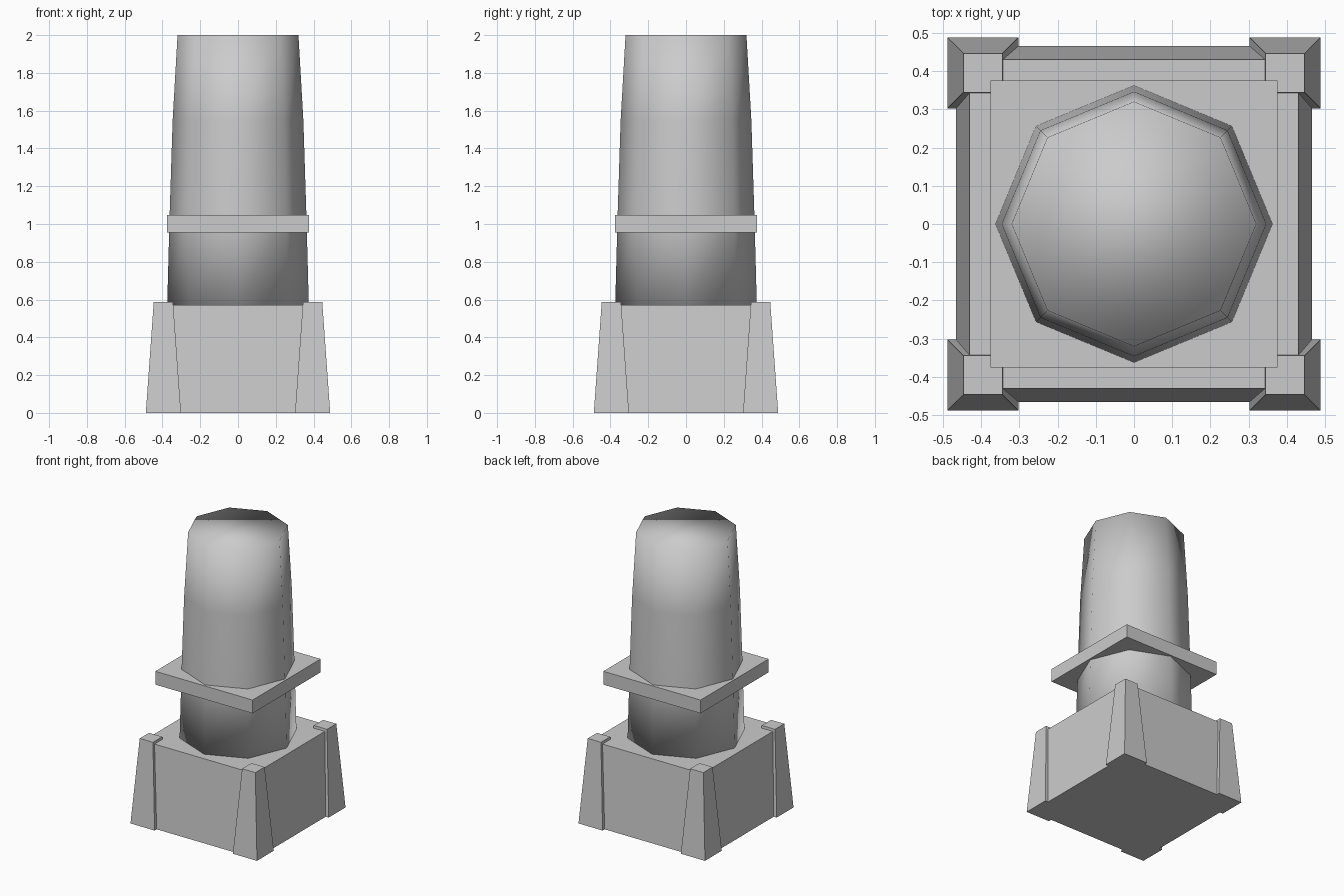
import bpy
import bmesh
from math import cos, sin, pi

cube = bpy.data.objects.get("Cube")
if cube:
    bpy.data.objects.remove(cube, do_unlink=True)

stone = bpy.data.materials.new("grey stone")
stone.use_nodes = True
colour = (0.6, 0.6, 0.6, 1.0)
stone.diffuse_color = colour
stone.node_tree.nodes["Principled BSDF"].inputs["Base Color"].default_value = colour


def loft(name, rings, smooth=False):
    """Skin a stack of equal-length rings and cap both ends."""
    bm = bmesh.new()
    loops = [[bm.verts.new(p) for p in ring] for ring in rings]
    for low, high in zip(loops, loops[1:]):
        n = len(low)
        for i in range(n):
            j = (i + 1) % n
            bm.faces.new((low[i], low[j], high[j], high[i]))
    bm.faces.new(loops[0][::-1])
    bm.faces.new(loops[-1])
    bmesh.ops.recalc_face_normals(bm, faces=bm.faces)
    for face in bm.faces:
        face.smooth = smooth
    mesh = bpy.data.meshes.new(name)
    bm.to_mesh(mesh)
    bm.free()
    mesh.materials.append(stone)
    obj = bpy.data.objects.new(name, mesh)
    bpy.context.collection.objects.link(obj)
    return obj


def square(near, far, z, sx=1, sy=1):
    return [(sx * x, sy * y, z) for x, y in
            ((near, near), (far, near), (far, far), (near, far))]


def octagon(radius, z):
    return [(radius * cos(i * pi / 4), radius * sin(i * pi / 4), z) for i in range(8)]


# Tapered plinth
loft("plinth", [square(-0.465, 0.465, 0), square(-0.43, 0.43, 0.57)])

# Tapered corner posts, standing slightly proud of the plinth
for side, sx in (("left", 1), ("right", -1)):
    for end, sy in (("front", -1), ("back", 1)):
        loft(f"{end}_{side}_post",
             [square(0.302, 0.488, 0, sx, sy), square(0.344, 0.446, 0.588, sx, sy)])

# Eight-sided shaft with soft shading running over the cap
profile = [(0.375, 0.565), (0.362, 1.05), (0.346, 1.55), (0.32, 2.0)]
loft("shaft", [octagon(r, z) for r, z in profile], smooth=True)

# Square collar around the shaft
loft("collar", [square(-0.375, 0.375, 0.955), square(-0.375, 0.375, 1.048)])
